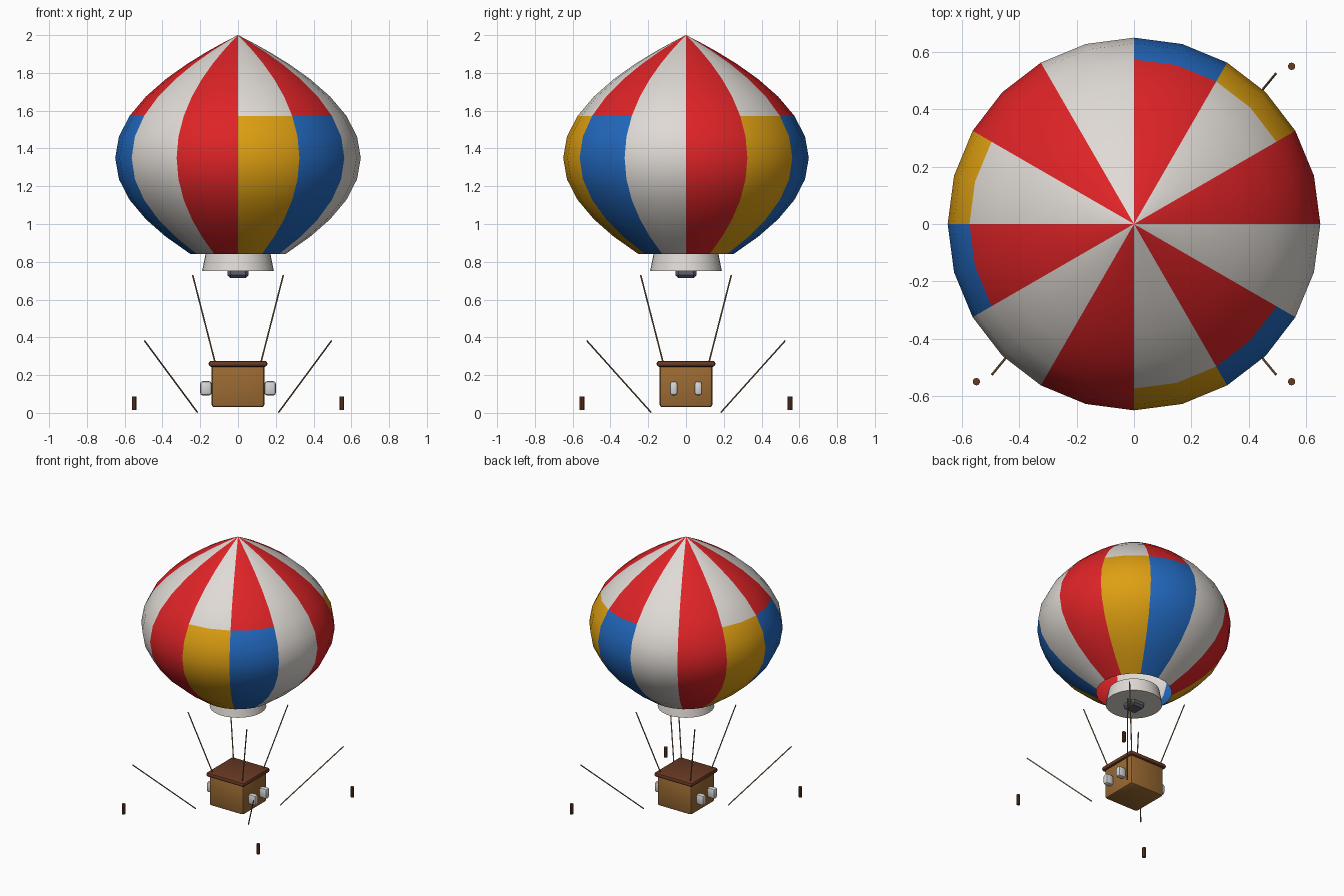
import bpy, bmesh, math
from mathutils import Vector

if "Cube" in bpy.data.objects:
    bpy.data.objects.remove(bpy.data.objects["Cube"])


def material(name, r, g, b):
    m = bpy.data.materials.new(name)
    m.diffuse_color = (r, g, b, 1)
    m.use_nodes = True
    m.node_tree.nodes["Principled BSDF"].inputs["Base Color"].default_value = m.diffuse_color
    return m


RED = material("red", 0.73, 0.017, 0.02)
WHITE = material("warm white", 0.74, 0.70, 0.66)
YELLOW = material("golden yellow", 0.73, 0.35, 0.006)
BLUE = material("blue", 0.016, 0.14, 0.52)
WICKER = material("wicker brown", 0.33, 0.145, 0.033)
DARK = material("dark brown", 0.14, 0.042, 0.017)
ROPE = material("rope tan", 0.30, 0.19, 0.09)
STEEL = material("dark steel", 0.11, 0.12, 0.15)
SILVER = material("silver", 0.68, 0.68, 0.68)


def finish(name, bm, mats, smooth_angle=35):
    me = bpy.data.meshes.new(name)
    bm.to_mesh(me)
    bm.free()
    for m in mats:
        me.materials.append(m)
    ob = bpy.data.objects.new(name, me)
    bpy.context.collection.objects.link(ob)
    bpy.ops.object.select_all(action='DESELECT')
    ob.select_set(True)
    bpy.context.view_layer.objects.active = ob
    bpy.ops.object.shade_smooth_by_angle(angle=math.radians(smooth_angle))
    return ob


def box(name, centre, size, bevel, mat, segments=2):
    bm = bmesh.new()
    bmesh.ops.create_cube(bm, size=1)
    for v in bm.verts:
        v.co = Vector([c * s for c, s in zip(v.co, size)]) + Vector(centre)
    bmesh.ops.bevel(bm, geom=bm.edges[:], offset=bevel, segments=segments,
                    profile=0.5, affect='EDGES')
    return finish(name, bm, [mat])


def rod(name, a, b, r1, mat, r2=None, sides=8):
    a, b = Vector(a), Vector(b)
    bm = bmesh.new()
    bmesh.ops.create_cone(bm, cap_ends=True, segments=sides, radius1=r1,
                          radius2=r1 if r2 is None else r2, depth=(b - a).length)
    q = (b - a).to_track_quat('Z', 'Y')
    for v in bm.verts:
        v.co = q @ v.co + (a + b) / 2
    return finish(name, bm, [mat])


# Envelope: open onion-shaped shell, twelve gores, coloured panels on its lower part
SEG, R, MID = 24, 0.65, 1.35
angles = [math.radians(10 * i) for i in range(1, 14)] + [math.acos((0.842 - MID) / R)]
bm = bmesh.new()
tip = bm.verts.new((0, 0, 2))
rings = []
for t in angles:
    r, z = R * math.sin(t) ** 2, MID + R * math.cos(t)
    rings.append([bm.verts.new((r * math.cos(k * math.tau / SEG),
                                r * math.sin(k * math.tau / SEG), z)) for k in range(SEG)])
for k in range(SEG):
    n = (k + 1) % SEG
    gore = (k * 12 // SEG) % 4
    upper = (0, 1, 0, 1)[gore]
    lower = (0, 2, 3, 1)[gore]
    bm.faces.new((tip, rings[0][k], rings[0][n])).material_index = upper
    for i in range(len(rings) - 1):
        f = bm.faces.new((rings[i][k], rings[i + 1][k], rings[i + 1][n], rings[i][n]))
        f.material_index = upper if i < 6 else lower
finish("envelope", bm, [RED, WHITE, YELLOW, BLUE], 60)

# Skirt and burner under the envelope
rod("skirt", (0, 0, 0.75), (0, 0, 0.852), 0.19, WHITE, 0.17, 32)
box("burner", (0, 0, 0.752), (0.11, 0.11, 0.074), 0.014, STEEL, 1)

# Basket with its padded rim
box("basket", (0, 0, 0.145), (0.28, 0.28, 0.23), 0.015, WICKER)
box("basket_rim", (0, 0, 0.26), (0.31, 0.31, 0.032), 0.013, DARK)

# Ballast bags on both sides of the basket
for sx in (-1, 1):
    for sy in (-1, 1):
        box("ballast_bag", (sx * 0.17, sy * 0.065, 0.13), (0.062, 0.042, 0.076),
            0.015, SILVER)

# Suspension ropes from the basket corners
for sx in (-1, 1):
    for sy in (-1, 1):
        rod("suspension_rope", (sx * 0.12, sy * 0.12, 0.262),
            (sx * 0.24, sy * 0.24, 0.73), 0.004, ROPE)

# Three tether ropes and their ground pegs
for sx, sy in ((1, 1), (1, -1), (-1, -1)):
    rod("tether_rope", (sx * 0.215, sy * 0.185, 0.003),
        (sx * 0.495, sy * 0.525, 0.382), 0.004, ROPE)
    rod("ground_peg", (sx * 0.55, sy * 0.55, 0.015),
        (sx * 0.55, sy * 0.55, 0.088), 0.013, DARK, None, 10)
